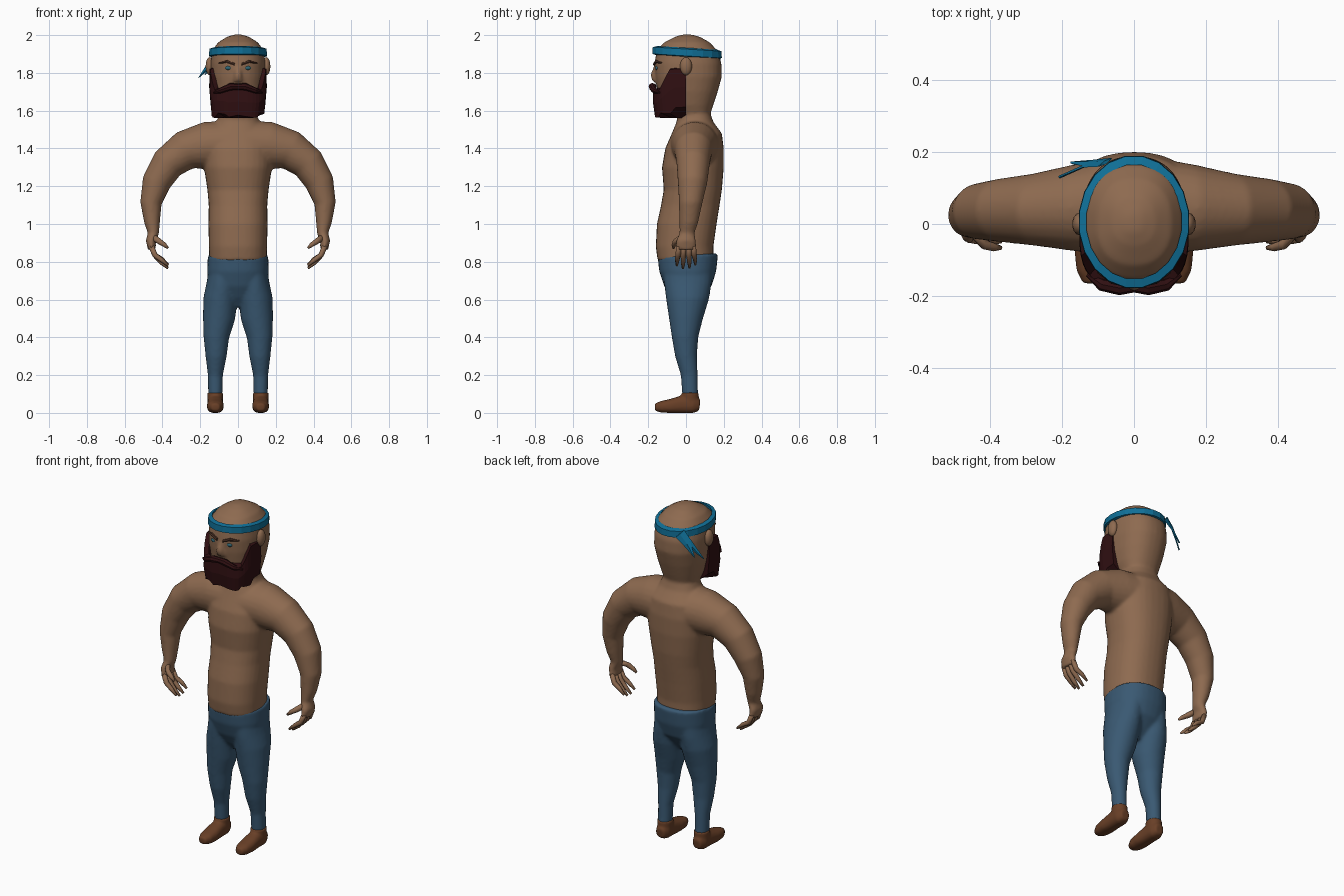
import bpy, bmesh, math, random
from mathutils import Vector, Matrix

random.seed(4)


def material(name, rgb):
    m = bpy.data.materials.new(name)
    m.diffuse_color = (*rgb, 1)
    return m


SKIN = material("tan skin", (0.27, 0.145, 0.08))
BLUE = material("blue denim", (0.042, 0.1, 0.17))
LEATHER = material("brown leather", (0.14, 0.05, 0.02))
HAIR = material("dark red hair", (0.03, 0.005, 0.006))
BROW = material("brow brown", (0.07, 0.03, 0.018))
CLOTH = material("teal cloth", (0.005, 0.16, 0.31))
EYE = material("eye teal", (0.03, 0.13, 0.17))


def power(v, p):
    return math.copysign(abs(v) ** (2 / p), v)


def tube(bm, secs, side=(0, 1, 0), n=24, p=2.0, sx=1):
    """Loft of sections (x, y, z, radius across, radius along side)."""
    side = Vector(side)
    pts = [Vector((s[0] * sx, s[1], s[2])) for s in secs]
    rings = []
    for i, s in enumerate(secs):
        t = pts[min(i + 1, len(pts) - 1)] - pts[max(i - 1, 0)]
        v = t.cross(side).normalized()
        ring = []
        for k in range(n):
            a = 2 * math.pi * k / n
            ring.append(bm.verts.new(pts[i] + v * s[3] * power(math.cos(a), p)
                                     + side * s[4] * power(math.sin(a), p)))
        rings.append(ring)
    for a, b in zip(rings, rings[1:]):
        for k in range(n):
            bm.faces.new((a[k], a[(k + 1) % n], b[(k + 1) % n], b[k]))
    bm.faces.new(rings[0])
    bm.faces.new(rings[-1])


def upright(bm, rows, p=2.0):
    """Loft from rows (z, front y, back y, half width)."""
    tube(bm, [(0, (f + b) / 2, z, w, (b - f) / 2) for z, f, b, w in rows], p=p, n=32)


def ball(bm, loc, size):
    m = Matrix.Translation(loc) @ Matrix.Diagonal((*size, 1))
    bmesh.ops.create_uvsphere(bm, u_segments=14, v_segments=8, radius=1, matrix=m)


def finish(bm, name, mat, voxel=0, smooth=True):
    bmesh.ops.recalc_face_normals(bm, faces=bm.faces)
    me = bpy.data.meshes.new(name)
    for f in bm.faces:
        f.smooth = smooth
    bm.to_mesh(me)
    bm.free()
    me.materials.append(mat)
    ob = bpy.data.objects.new(name, me)
    bpy.context.collection.objects.link(ob)
    if voxel:  # fuse overlapping lofts into one soft skin
        r = ob.modifiers.new("fuse", 'REMESH')
        r.mode = 'VOXEL'
        r.voxel_size = voxel
        r.use_smooth_shade = True
        s = ob.modifiers.new("soften", 'SMOOTH')
        s.factor = 0.5
        s.iterations = 6
    return ob


# Body: torso, head, nose, arms and palms
bm = bmesh.new()
upright(bm, [(0.805, -0.15, 0.145, 0.152), (0.88, -0.16, 0.145, 0.154), (1.0, -0.154, 0.162, 0.157),
             (1.1, -0.132, 0.178, 0.155), (1.18, -0.118, 0.19, 0.162), (1.3, -0.127, 0.2, 0.18),
             (1.4, -0.11, 0.2, 0.185), (1.48, -0.075, 0.19, 0.165), (1.54, -0.05, 0.145, 0.115),
             (1.6, -0.04, 0.125, 0.09), (1.68, -0.04, 0.12, 0.09)], p=2.3)
upright(bm, [(1.56, -0.04, 0.12, 0.09), (1.63, -0.12, 0.145, 0.118), (1.7, -0.15, 0.168, 0.135),
             (1.78, -0.163, 0.19, 0.146), (1.85, -0.167, 0.188, 0.146), (1.92, -0.155, 0.165, 0.136),
             (1.962, -0.115, 0.125, 0.105), (1.99, -0.06, 0.075, 0.06), (2.003, -0.02, 0.03, 0.02)], p=2.3)
tube(bm, [(0, -0.15, 1.845, 0.016, 0.013), (0, -0.172, 1.785, 0.018, 0.02),
          (0, -0.165, 1.755, 0.012, 0.022)], side=(1, 0, 0))
for s in (1, -1):
    tube(bm, [(0.03, 0.05, 1.42, 0.13, 0.14), (0.17, 0.045, 1.415, 0.125, 0.12),
              (0.28, 0.04, 1.39, 0.105, 0.1), (0.372, 0.038, 1.32, 0.09, 0.088),
              (0.432, 0.035, 1.22, 0.077, 0.078), (0.461, 0.025, 1.11, 0.057, 0.062),
              (0.455, 0.015, 1.01, 0.042, 0.05), (0.448, 0.005, 0.95, 0.03, 0.04),
              (0.462, 0.0, 0.91, 0.026, 0.054), (0.455, 0.0, 0.865, 0.022, 0.055)], sx=s)
finish(bm, "body", SKIN, 0.009)

# Fingers and thumbs
bm = bmesh.new()
for s in (1, -1):
    for y, drop in ((-0.042, 0.015), (-0.014, 0), (0.016, 0.003), (0.043, 0.02)):
        tube(bm, [(0.46, y * 0.9, 0.885, 0.015, 0.014), (0.44, y, 0.835, 0.014, 0.014),
                  (0.405, y * 1.1, 0.795 + drop, 0.012, 0.012),
                  (0.37, y * 1.15, 0.765 + drop, 0.006, 0.006)], n=8, sx=s)
    tube(bm, [(0.448, -0.02, 0.93, 0.017, 0.02), (0.42, -0.055, 0.91, 0.015, 0.015),
              (0.39, -0.064, 0.89, 0.012, 0.012), (0.37, -0.066, 0.872, 0.006, 0.006)], n=8, sx=s)
finish(bm, "fingers", SKIN)

# Ears
bm = bmesh.new()
for s in (1, -1):
    ball(bm, (s * 0.15, 0.0, 1.835), (0.022, 0.032, 0.048))
finish(bm, "ears", SKIN)

# Trousers: hips and two tapered legs, waistband rising to the back
bm = bmesh.new()
upright(bm, [(0.56, -0.04, 0.05, 0.06), (0.61, -0.08, 0.09, 0.1), (0.67, -0.115, 0.135, 0.15),
             (0.75, -0.142, 0.16, 0.163), (0.835, -0.15, 0.17, 0.16)], p=2.3)
for s in (1, -1):
    tube(bm, [(0.075, 0.01, 0.76, 0.08, 0.13), (0.084, 0.01, 0.68, 0.083, 0.125),
              (0.093, 0.008, 0.6, 0.091, 0.113), (0.101, 0.0, 0.5, 0.085, 0.09),
              (0.115, -0.005, 0.4, 0.068, 0.07), (0.116, 0.0, 0.3, 0.056, 0.058),
              (0.12, 0.017, 0.2, 0.04, 0.045), (0.12, 0.022, 0.09, 0.038, 0.042)], sx=s)
for v in bm.verts:
    if v.co.z > 0.8:
        v.co.z += v.co.y * 0.06
finish(bm, "trousers", BLUE, 0.009)

# Shoes
bm = bmesh.new()
for s in (1, -1):
    tube(bm, [(0.12, 0.022, 0.03, 0.04, 0.044), (0.12, 0.022, 0.108, 0.043, 0.047)], sx=s)
    tube(bm, [(0.12, 0.073, 0.04, 0.03, 0.026), (0.12, 0.04, 0.045, 0.047, 0.042),
              (0.12, -0.02, 0.045, 0.047, 0.042), (0.12, -0.08, 0.036, 0.038, 0.045),
              (0.12, -0.13, 0.032, 0.031, 0.04), (0.12, -0.165, 0.03, 0.02, 0.022)],
         side=(1, 0, 0), p=2.4, sx=s)
for v in bm.verts:
    v.co.z = max(v.co.z, 0)
finish(bm, "shoes", LEATHER, 0.007)

# Beard: a faceted shell round the jaw
bm = bmesh.new()
cols, N = [], 20
for i in range(N + 1):
    a = math.pi * (1 + i / N)
    w = -math.sin(a)
    x, y = 0.151 * power(math.cos(a), 3.4), 0.174 * power(math.sin(a), 3.4)
    top = 1.83 - 0.11 * min(1, max(0, (w - 0.3) / 0.4))
    low = 1.575 + (0.05 if w < 0.25 else 0) + random.uniform(-0.015, 0.015)
    rows = [(0.85, top), (1.0, top - 0.01), (1.01, (top + low) / 2), (0.95, low), (0.5, 1.56)]
    cols.append([bm.verts.new((x * k, y * k, z)) for k, z in rows])
for a, b in zip(cols, cols[1:]):
    for j in range(4):
        bm.faces.new((a[j], b[j], b[j + 1], a[j + 1]))
bm.faces.new(cols[0])
bm.faces.new(cols[-1])
finish(bm, "beard", HAIR, smooth=False)

# Moustache and eyebrows
bm = bmesh.new()
for s in (1, -1):
    tube(bm, [(0, -0.172, 1.727, 0.018, 0.016), (0.04, -0.178, 1.727, 0.02, 0.02),
              (0.09, -0.168, 1.708, 0.018, 0.016), (0.13, -0.14, 1.695, 0.006, 0.005)],
         side=(0, 0, 1), n=8, sx=s)
finish(bm, "moustache", HAIR, smooth=False)
bm = bmesh.new()
for s in (1, -1):
    tube(bm, [(0.018, -0.168, 1.845, 0.008, 0.008), (0.06, -0.158, 1.86, 0.009, 0.009),
              (0.1, -0.13, 1.853, 0.006, 0.004)], side=(0, 0, 1), n=6, sx=s)
finish(bm, "eyebrows", BROW, smooth=False)

# Eyes
bm = bmesh.new()
for s in (1, -1):
    ball(bm, (s * 0.05, -0.154, 1.826), (0.019, 0.009, 0.011))
finish(bm, "eyes", EYE)

# Headband: faceted tilted ring
bm = bmesh.new()
n = 20
rings = []
for k, z in ((0.86, 1.933), (0.99, 1.926), (1.0, 1.89), (0.9, 1.885)):
    ring = []
    for i in range(n):
        a = 2 * math.pi * (i + 0.5) / n
        y = 0.006 + 0.186 * k * math.sin(a)
        ring.append(bm.verts.new((0.155 * k * math.cos(a), y, z - y * 0.06)))
    rings.append(ring)
for j in range(4):
    a, b = rings[j], rings[(j + 1) % 4]
    for i in range(n):
        bm.faces.new((a[i], a[(i + 1) % n], b[(i + 1) % n], b[i]))
finish(bm, "headband", CLOTH, smooth=False)

# Headband tails hanging at the back
bm = bmesh.new()
out = Vector((-0.5, 0.85, 0)).normalized()
for path in (((-0.08, 0.17, 1.905), (-0.13, 0.165, 1.865), (-0.208, 0.13, 1.775)),
             ((-0.08, 0.172, 1.905), (-0.125, 0.17, 1.86), (-0.175, 0.17, 1.79))):
    tube(bm, [(*c, r, 0.004) for c, r in zip(path, (0.032, 0.022, 0.002))], side=out, n=4)
finish(bm, "headband_tails", CLOTH, smooth=False)
